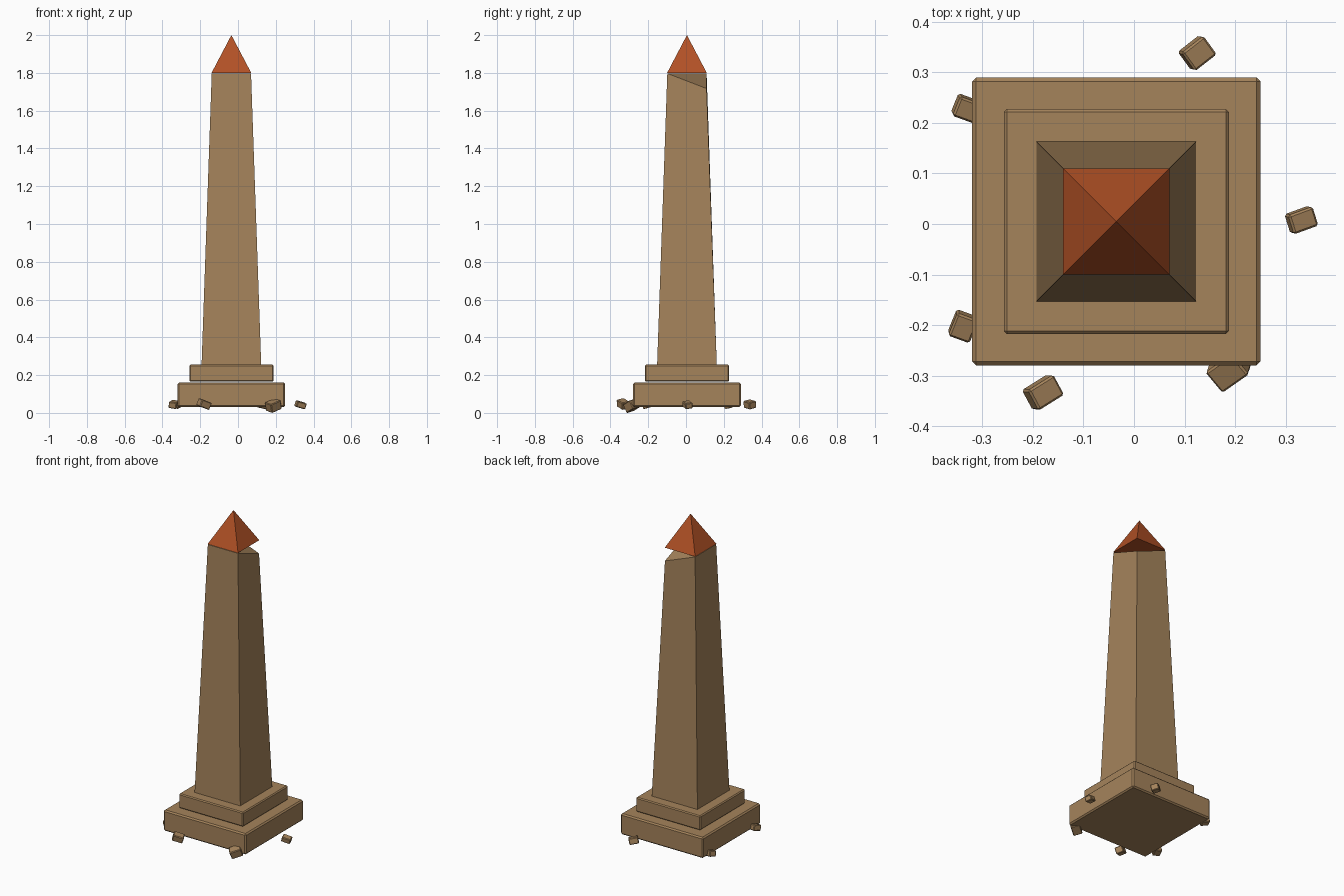
import bpy, bmesh
from math import radians

if "Cube" in bpy.data.objects:
    bpy.data.objects.remove(bpy.data.objects["Cube"])

CX, CY = -0.035, 0.005   # axis of the monument


def material(name, rgb):
    m = bpy.data.materials.new(name)
    m.diffuse_color = (*rgb, 1)
    m.use_nodes = True
    m.node_tree.nodes["Principled BSDF"].inputs["Base Color"].default_value = m.diffuse_color
    return m


STONE = material("sandstone", (0.375, 0.228, 0.105))
COPPER = material("copper_red", (0.44, 0.082, 0.019))


def mesh_object(name, bm, mat):
    bmesh.ops.recalc_face_normals(bm, faces=bm.faces)
    me = bpy.data.meshes.new(name)
    bm.to_mesh(me)
    bm.free()
    me.materials.append(mat)
    ob = bpy.data.objects.new(name, me)
    bpy.context.collection.objects.link(ob)
    return ob


def block(name, size, loc, rot=(0, 0, 0), bevel=0.008):
    """Stone block with a single chamfer on every edge."""
    bm = bmesh.new()
    bmesh.ops.create_cube(bm, size=1)
    bmesh.ops.scale(bm, vec=size, verts=bm.verts)
    bmesh.ops.bevel(bm, geom=bm.edges[:], offset=bevel, segments=1, affect='EDGES')
    ob = mesh_object(name, bm, STONE)
    ob.location = loc
    ob.rotation_euler = [radians(a) for a in rot]
    return ob


def ring(bm, half, z):
    return [bm.verts.new((CX + sx * half, CY + sy * half, z))
            for sx, sy in ((-1, -1), (1, -1), (1, 1), (-1, 1))]


# stepped plinth
block("plinth_lower", (0.57, 0.57, 0.13), (CX, CY, 0.095))
block("plinth_upper", (0.445, 0.445, 0.09), (CX, CY, 0.21), bevel=0.006)

# tapered shaft with one broken top corner at back right
bm = bmesh.new()
low, top = ring(bm, 0.158, 0.25), ring(bm, 0.104, 1.797)
top[2].co.z = 1.717
for i in range(4):
    j = (i + 1) % 4
    bm.faces.new((low[i], low[j], top[j], top[i]))
bm.faces.new(low[::-1])
bm.faces.new((top[0], top[1], top[3]))
bm.faces.new((top[1], top[2], top[3]))
mesh_object("shaft", bm, STONE)

# pyramid cap
bm = bmesh.new()
base = ring(bm, 0.105, 1.8)
apex = bm.verts.new((CX, CY, 2.0))
for i in range(4):
    bm.faces.new((base[i], base[(i + 1) % 4], apex))
bm.faces.new(base[::-1])
mesh_object("pyramid_cap", bm, COPPER)

# fallen rubble: size, location, rotation in degrees
rubble = [
    ((0.055, 0.046, 0.038), (0.125, 0.338, 0.045), (12, 10, 38)),
    ((0.050, 0.042, 0.035), (-0.330, 0.228, 0.045), (10, 12, -20)),
    ((0.053, 0.040, 0.032), (0.331, 0.008, 0.043), (10, 15, 20)),
    ((0.045, 0.050, 0.035), (-0.338, -0.202, 0.045), (14, 8, -20)),
    ((0.068, 0.054, 0.050), (0.187, -0.287, 0.047), (14, -20, 35)),
    ((0.062, 0.046, 0.040), (-0.180, -0.333, 0.047), (12, 18, 32)),
]
for n, (size, loc, rot) in enumerate(rubble):
    block(f"rubble_{n + 1}", size, loc, rot, bevel=0.004)

# rest the lowest stone on the ground
bpy.context.view_layer.update()
low_z = min((o.matrix_world @ v.co).z for o in bpy.data.objects for v in o.data.vertices)
bpy.data.objects["rubble_5"].location.z -= max(0, low_z)
